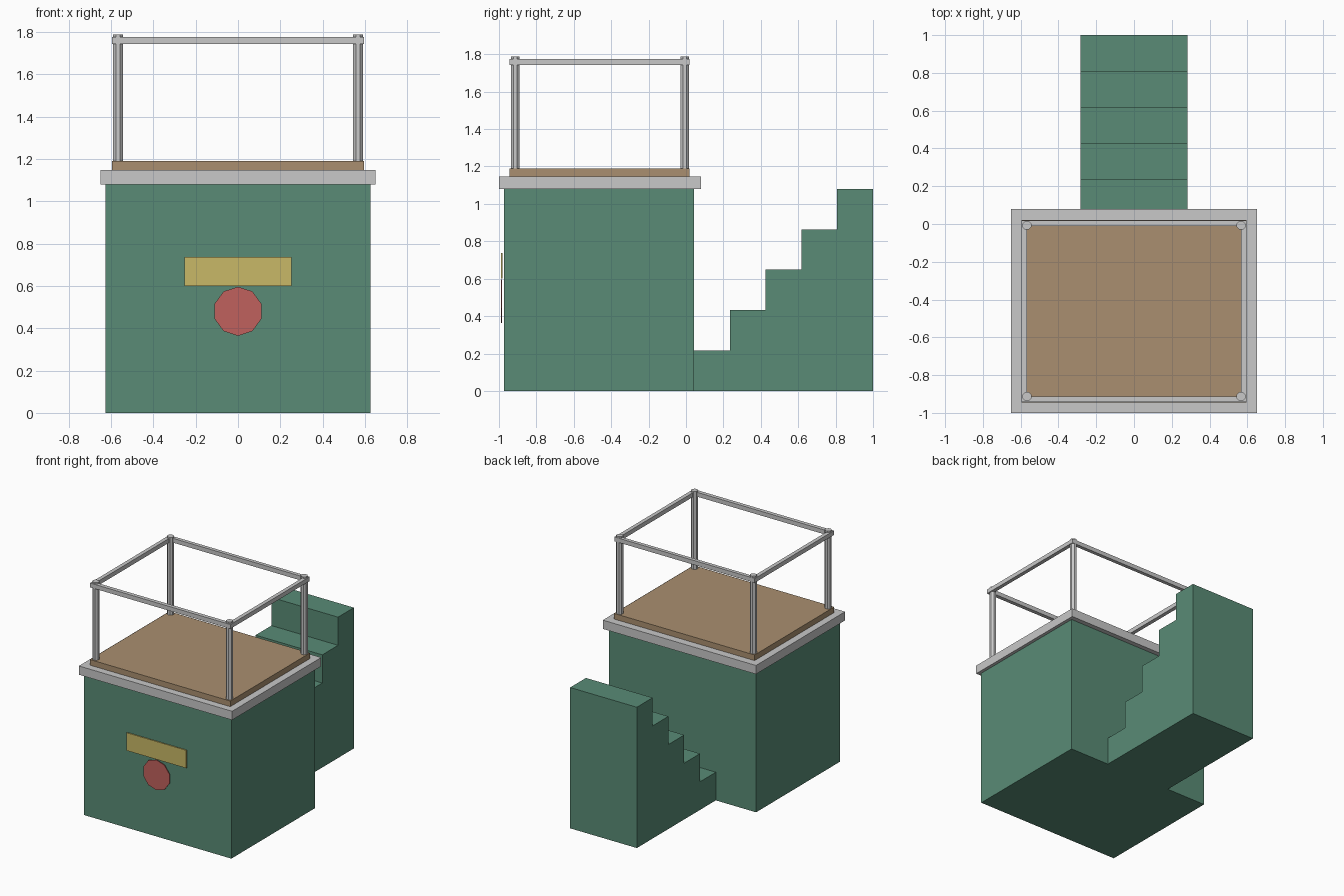
import bpy, bmesh, math
from mathutils import Matrix, Vector

cube = bpy.data.objects.get("Cube")
if cube:
    bpy.data.objects.remove(cube, do_unlink=True)


def material(name, rgb):
    mat = bpy.data.materials.new(name)
    mat.use_nodes = True
    mat.diffuse_color = (*rgb, 1)
    mat.node_tree.nodes["Principled BSDF"].inputs["Base Color"].default_value = (*rgb, 1)
    return mat


green = material("green", (0.10, 0.26, 0.18))
grey = material("light grey", (0.58, 0.58, 0.58))
brown = material("wood brown", (0.40, 0.275, 0.16))
yellow = material("yellow", (0.58, 0.48, 0.135))
red = material("red", (0.53, 0.12, 0.11))


def finish(name, bm, mat):
    bmesh.ops.recalc_face_normals(bm, faces=bm.faces)
    mesh = bpy.data.meshes.new(name)
    bm.to_mesh(mesh)
    bm.free()
    mesh.materials.append(mat)
    obj = bpy.data.objects.new(name, mesh)
    bpy.context.scene.collection.objects.link(obj)
    return obj


def box(name, xs, ys, zs, mat):
    bm = bmesh.new()
    bmesh.ops.create_cube(bm, size=1)
    for v in bm.verts:
        v.co = [lo + (c + 0.5) * (hi - lo) for c, (lo, hi) in zip(v.co, (xs, ys, zs))]
    return finish(name, bm, mat)


def prism(name, sides, radius, depth, matrix, mat):
    bm = bmesh.new()
    bmesh.ops.create_cone(bm, cap_ends=True, segments=sides, radius1=radius,
                          radius2=radius, depth=depth, matrix=matrix)
    return finish(name, bm, mat)


# Main block, overhanging trim and deck
box("base_block", (-0.625, 0.625), (-0.973, 0.043), (0, 1.08), green)
box("platform_trim", (-0.65, 0.65), (-1, 0.08), (1.08, 1.147), grey)
box("deck", (-0.596, 0.596), (-0.945, 0.02), (1.147, 1.19), brown)

# Staircase: one stepped side profile extruded across its width
steps, start, end, top, half = 5, 0.043, 1.0, 1.08, 0.283
profile = [(start, 0)]
for i in range(steps):
    z = top * (i + 1) / steps
    profile += [(start + (end - start) * k / steps, z) for k in (i, i + 1)]
profile.append((end, 0))
bm = bmesh.new()
side = bm.faces.new([bm.verts.new((-half, y, z)) for y, z in profile])
extruded = bmesh.ops.extrude_face_region(bm, geom=[side], use_keep_orig=True)
new_verts = [g for g in extruded["geom"] if isinstance(g, bmesh.types.BMVert)]
bmesh.ops.translate(bm, verts=new_verts, vec=Vector((2 * half, 0, 0)))
finish("staircase", bm, green)

# Railing posts at the deck corners
for x, x_name in ((0.567, "left"), (-0.567, "right")):
    for y, y_name in ((-0.913, "front"), (-0.007, "back")):
        place = Matrix.Translation((x, y, 1.487)) @ Matrix.Rotation(math.pi / 8, 4, "Z")
        prism(f"{y_name}_{x_name}_post", 8, 0.025, 0.6, place, grey)

# Top rails, flush with the deck edge
rail_z = (1.743, 1.776)
box("front_rail", (-0.596, 0.596), (-0.943, -0.913), rail_z, grey)
box("back_rail", (-0.596, 0.596), (-0.01, 0.018), rail_z, grey)
box("left_rail", (0.566, 0.596), (-0.913, -0.01), rail_z, grey)
box("right_rail", (-0.596, -0.566), (-0.913, -0.01), rail_z, grey)

# Front sign plate and round badge, standing just off the wall
box("sign_plate", (-0.253, 0.253), (-0.989, -0.981), (0.6, 0.737), yellow)
prism("round_badge", 10, 0.116, 0.006,
      Matrix.Translation((0, -0.987, 0.48)) @ Matrix.Rotation(math.pi / 2, 4, "X"), red)
